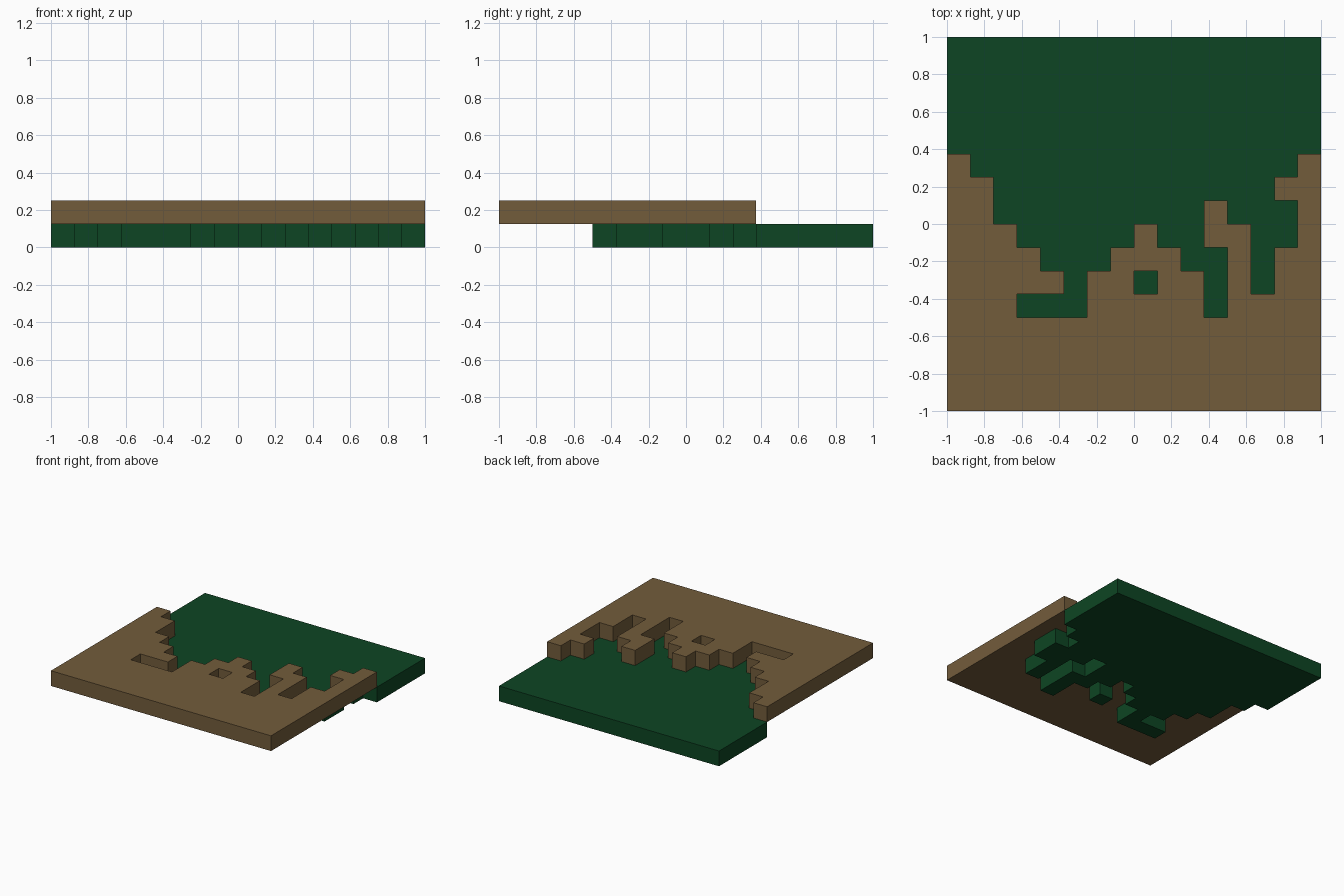
import bpy, bmesh

if "Cube" in bpy.data.objects:
    bpy.data.objects.remove(bpy.data.objects["Cube"], do_unlink=True)

CELL = 0.125
N = 16

# Shoreline plan, back row first: b = raised brown ground, g = lower green ground
SHORE = [
    "bggggggggggggggb",
    "bbggggggggggggbb",
    "bbgggggggggbgggb",
    "bbbgggggbggbbggb",
    "bbbbgggbbbggbgbb",
    "bbbbbgbbgbbgbgbb",
    "bbbgggbbbbbgbbbb",
]
PLAN = ["g" * N] * 5 + SHORE + ["b" * N] * 4


def material(name, rgb):
    mat = bpy.data.materials.new(name)
    mat.use_nodes = True
    colour = (*rgb, 1.0)
    mat.diffuse_color = colour
    bsdf = mat.node_tree.nodes["Principled BSDF"]
    bsdf.inputs["Base Color"].default_value = colour
    bsdf.inputs["Roughness"].default_value = 0.9
    return mat


def slab(name, key, z, mat):
    """Lay a square for each matching cell, thicken, and merge flat areas."""
    bm = bmesh.new()
    corners = {}

    def corner(i, j):
        if (i, j) not in corners:
            corners[i, j] = bm.verts.new((-1 + i * CELL, 1 - j * CELL, z))
        return corners[i, j]

    for j, row in enumerate(PLAN):
        for i, cell in enumerate(row):
            if cell == key:
                bm.faces.new([corner(i, j + 1), corner(i + 1, j + 1),
                              corner(i + 1, j), corner(i, j)])

    # Thicken upward by one cell
    out = bmesh.ops.extrude_face_region(bm, geom=bm.faces[:], use_keep_orig=True)
    top = [v for v in out["geom"] if isinstance(v, bmesh.types.BMVert)]
    bmesh.ops.translate(bm, verts=top, vec=(0, 0, CELL))
    bmesh.ops.recalc_face_normals(bm, faces=bm.faces[:])

    # Merge coplanar squares
    bmesh.ops.dissolve_limit(bm, angle_limit=0.01, verts=bm.verts[:], edges=bm.edges[:])
    bmesh.ops.triangulate(bm, faces=[f for f in bm.faces if len(f.verts) > 4])
    bmesh.ops.recalc_face_normals(bm, faces=bm.faces[:])

    mesh = bpy.data.meshes.new(name)
    bm.to_mesh(mesh)
    bm.free()
    mesh.materials.append(mat)
    obj = bpy.data.objects.new(name, mesh)
    bpy.context.collection.objects.link(obj)
    return obj


# Lower green layer and raised brown layer
slab("lower_green_ground", "g", 0.0, material("dark green", (0.004, 0.0595, 0.0168)))
slab("upper_brown_ground", "b", CELL, material("earth brown", (0.171, 0.107, 0.0437)))
